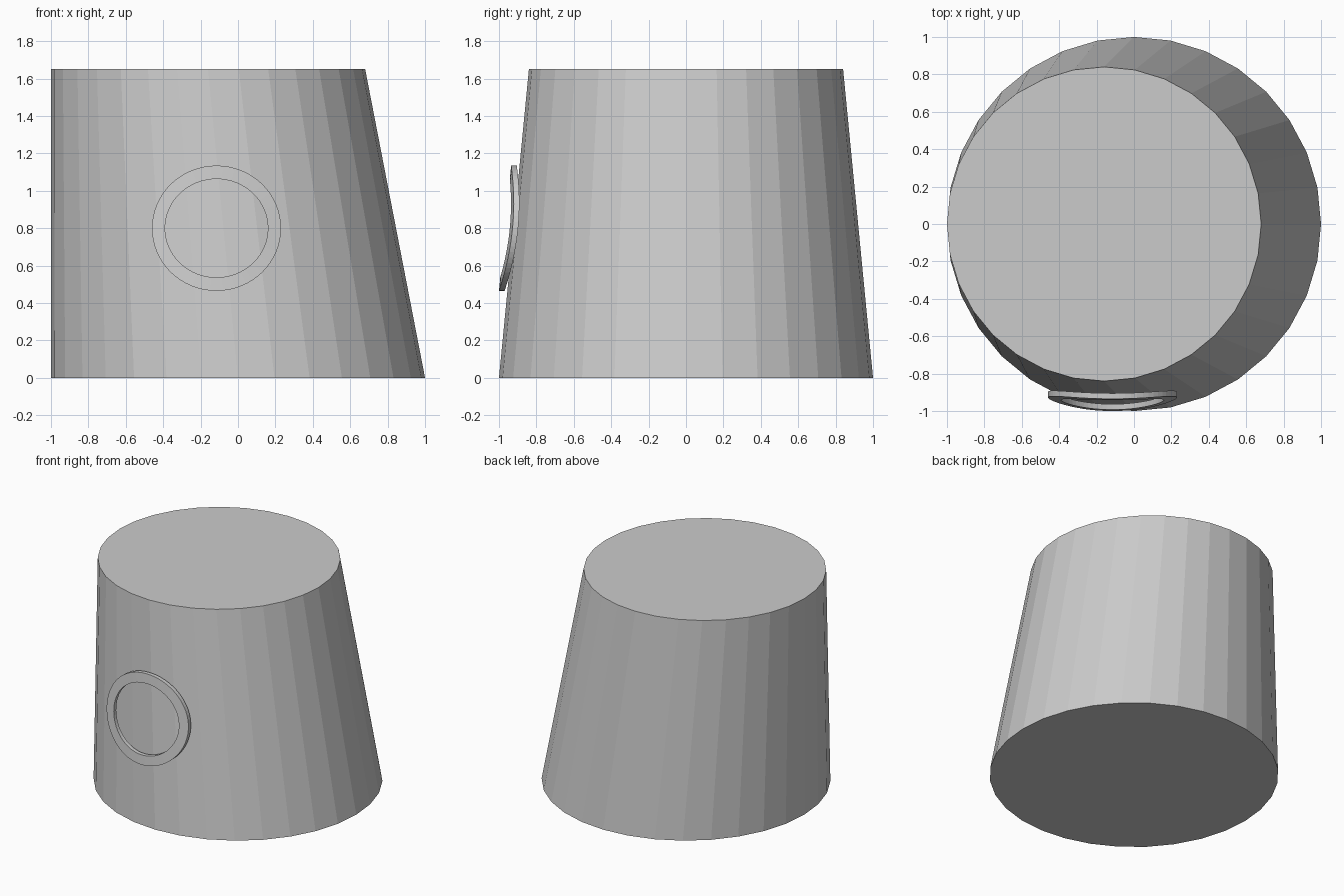
import bpy, bmesh
from math import sin, cos, tau

if "Cube" in bpy.data.objects:
    bpy.data.objects.remove(bpy.data.objects["Cube"])


def make_object(name, bm):
    bmesh.ops.recalc_face_normals(bm, faces=bm.faces)
    mesh = bpy.data.meshes.new(name)
    bm.to_mesh(mesh)
    bm.free()
    obj = bpy.data.objects.new(name, mesh)
    bpy.context.collection.objects.link(obj)
    return obj


# Body: 32-sided tapered drum whose top is shifted so the left side is upright
bm = bmesh.new()
bmesh.ops.create_cone(bm, cap_ends=True, segments=32, radius1=1, radius2=0.84, depth=1.65)
for v in bm.verts:
    if v.co.z > 0:
        v.co.x -= 0.16
    v.co.z += 0.825
# keep a vertex exactly on the +x axis
make_object("tapered_body", bm)

# Ring: thin band bent around the front wall and leaning with its slope
CX, CZ, THICK, SIDES = -0.115, 0.80, 0.03, 64


def ring_point(a, rx, rz, back):
    dx, dz = rx * cos(a), rz * sin(a)
    y = -0.9675 + 0.097 * dz + 0.04 * (dx / 0.345) ** 2 + back
    return (CX + dx, y, CZ + dz)


bm = bmesh.new()
section = [(0.345, 0.335, 0), (0.275, 0.263, 0), (0.275, 0.263, THICK), (0.345, 0.335, THICK)]
loops = [[bm.verts.new(ring_point(tau * i / SIDES, *s)) for s in section] for i in range(SIDES)]
for i in range(SIDES):
    a, b = loops[i], loops[(i + 1) % SIDES]
    for j in range(4):
        k = (j + 1) % 4
        bm.faces.new((a[j], a[k], b[k], b[j]))
make_object("front_ring", bm)
